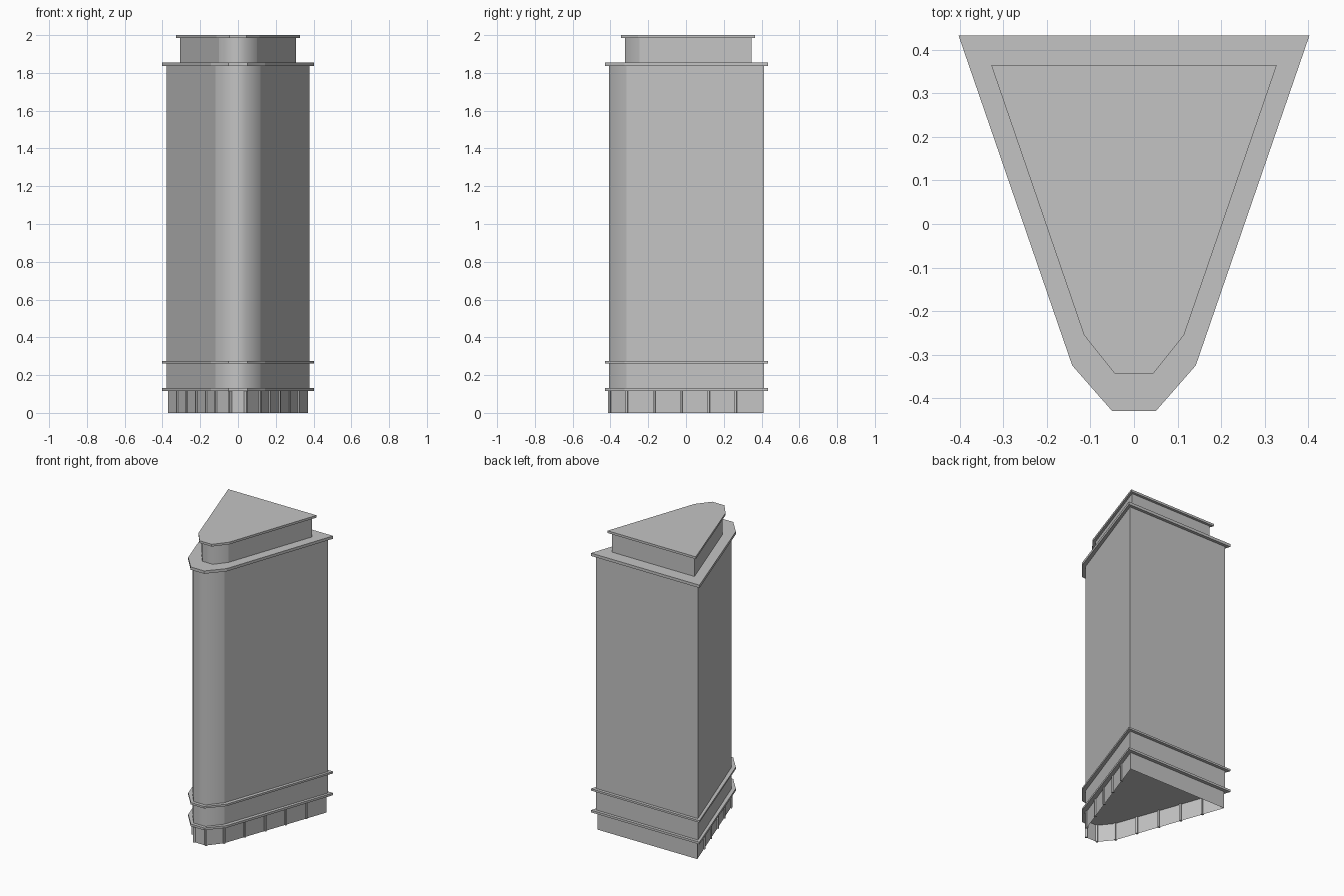
import bpy
import bmesh
from mathutils import Vector

default = bpy.data.objects.get("Cube")
if default:
    bpy.data.objects.remove(default, do_unlink=True)

stone = bpy.data.materials.new("light_grey_stone")
stone.use_nodes = True
GREY = (0.55, 0.55, 0.55, 1.0)
stone.diffuse_color = GREY
stone.node_tree.nodes["Principled BSDF"].inputs["Base Color"].default_value = GREY


def finish(name, bm):
    mesh = bpy.data.meshes.new(name)
    bm.to_mesh(mesh)
    bm.free()
    mesh.materials.append(stone)
    obj = bpy.data.objects.new(name, mesh)
    bpy.context.collection.objects.link(obj)
    return obj


def wedge(half):
    """Mirror back corner, shoulder and nose into a counter-clockwise plan."""
    return [(-x, y) for x, y in half] + [(x, y) for x, y in reversed(half)]


def prism(name, half, z0, z1, bottom=True, round_nose=False):
    """Extrude a wedge plan between two heights."""
    plan = wedge(half)
    bm = bmesh.new()
    low = [bm.verts.new((x, y, z0)) for x, y in plan]
    high = [bm.verts.new((x, y, z1)) for x, y in plan]
    if bottom:
        bm.faces.new(low[::-1])
    bm.faces.new(high)
    count = len(plan)
    for i in range(count):
        j = (i + 1) % count
        bm.faces.new((low[i], low[j], high[j], high[i]))
    if round_nose:
        # blend only the two vertical edges of the nose
        for face in bm.faces:
            face.smooth = True
        for edge in bm.edges:
            a, b = edge.verts
            upright = abs(a.co.z - b.co.z) > 0.01
            edge.smooth = upright and abs(a.co.x) < 0.06
    return finish(name, bm)


# Plans: back corner, shoulder, nose on one side
BODY = [(0.378, 0.413), (0.119, -0.315), (0.044, -0.408)]
BASE = [(0.371, 0.41), (0.114, -0.312), (0.042, -0.402)]
LEDGE = [(0.403, 0.433), (0.142, -0.325), (0.05, -0.43)]
CROWN = [(0.307, 0.348), (0.1, -0.245), (0.039, -0.322)]
CAP = [(0.328, 0.365), (0.115, -0.255), (0.045, -0.343)]

# Tower
prism("ground_floor_walls", BASE, 0.0, 0.12, bottom=False)
prism("tower_body", BODY, 0.125, 1.845, round_nose=True)
prism("penthouse", CROWN, 1.85, 1.99, round_nose=True)

# Projecting ledges
for name, z0, z1 in (("lower_ledge", 0.116, 0.131),
                     ("upper_ledge", 0.262, 0.275),
                     ("cornice", 1.837, 1.856)):
    prism(name, LEDGE, z0, z1)
prism("roof_cap", CAP, 1.985, 2.0)

# Slim pilasters along the ground floor
WIDTH, DEPTH, HEIGHT = 0.012, 0.016, 0.118
shoulder, back, nose = Vector(BASE[1]), Vector(BASE[0]), Vector(BASE[2])
spots = [(shoulder.lerp(back, i / 5), back - shoulder) for i in range(5)]
spots.append((nose, shoulder - nose))
bm = bmesh.new()
for side in (-1, 1):
    for point, run in spots:
        along = Vector((side * run.x, run.y, 0)).normalized()
        across = Vector((along.y, -along.x, 0))
        centre = Vector((side * point.x, point.y, HEIGHT / 2))
        box = bmesh.ops.create_cube(bm, size=1)["verts"]
        for v in box:
            v.co = (centre + along * v.co.x * WIDTH + across * v.co.y * DEPTH
                    + Vector((0, 0, v.co.z * HEIGHT)))
bmesh.ops.recalc_face_normals(bm, faces=bm.faces)
finish("ground_floor_pilasters", bm)
